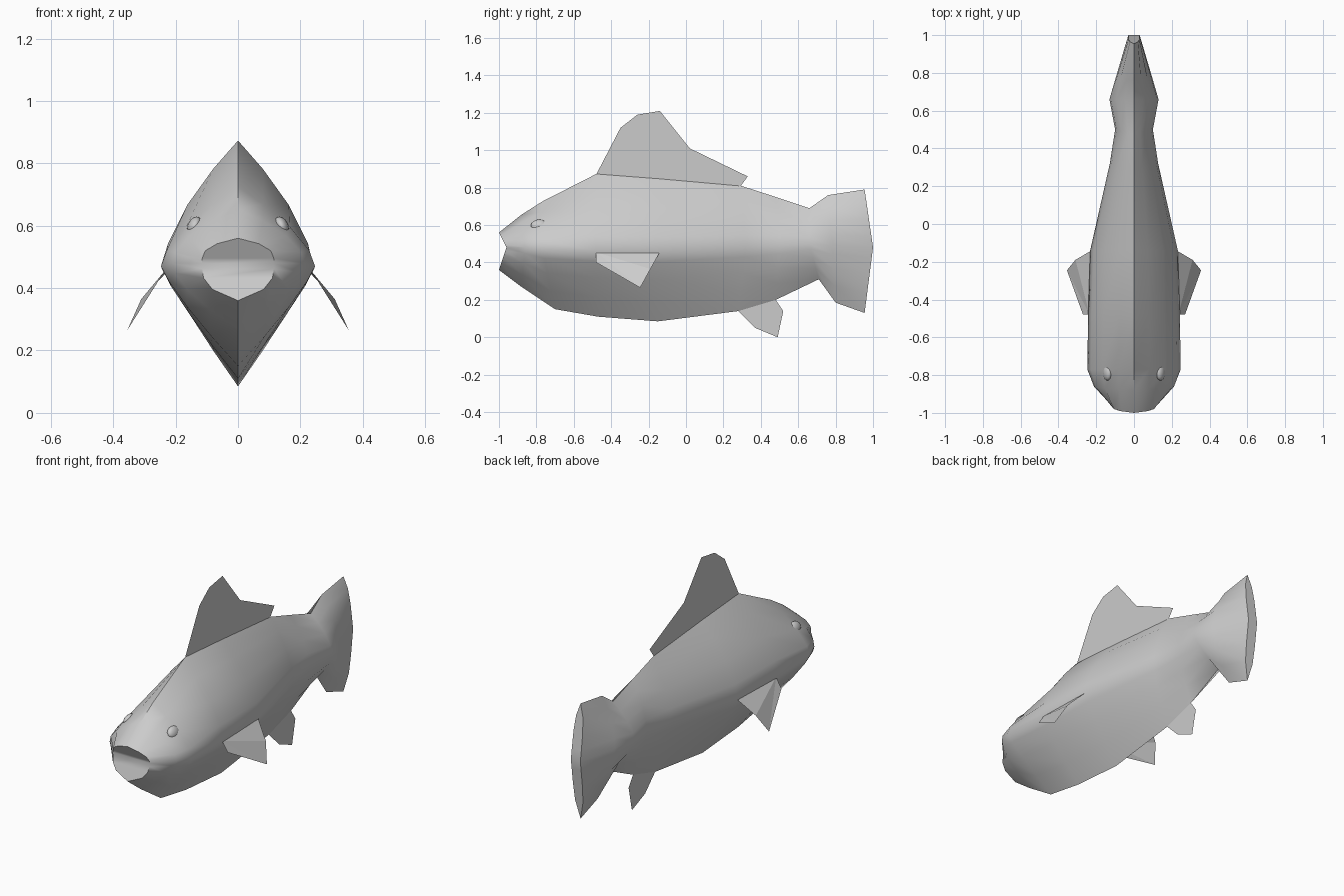
import bpy, bmesh

if "Cube" in bpy.data.objects:
    bpy.data.objects.remove(bpy.data.objects["Cube"])

T = [1, .78, .5, .2, 0, -.15, -.4, -.7, -1]   # heights around half a cross-section


def make_object(name, verts, faces, smooth=None):
    mesh = bpy.data.meshes.new(name)
    mesh.from_pydata(verts, [], faces)
    bm = bmesh.new()
    bm.from_mesh(mesh)
    bmesh.ops.recalc_face_normals(bm, faces=bm.faces)
    bm.to_mesh(mesh)
    bm.free()
    ob = bpy.data.objects.new(name, mesh)
    bpy.context.collection.objects.link(ob)
    if smooth:
        bpy.ops.object.select_all(action='DESELECT')
        ob.select_set(True)
        bpy.context.view_layer.objects.active = ob
        bpy.ops.object.shade_smooth_by_angle(angle=smooth)
    return ob


def ring(y_top, y_mid, y_bot, z_top, z_mid, z_bot, w, p_up, p_low):
    half = []
    for t in T:
        a = abs(t)
        y_end, z_end, p = (y_top, z_top, p_up) if t >= 0 else (y_bot, z_bot, p_low)
        half.append((w * (1 - a ** p), y_mid + (y_end - y_mid) * a,
                     z_mid + (z_end - z_mid) * a))
    return half + [(-x, y, z) for x, y, z in half[-2:0:-1]]


# body and tail: lofted cross-sections from the lips to the tail edge
sections = [
    (-1, -.96, -1, .56, .48, .36, .115, 3.5, 3.5),
    (-.88, -.86, -.88, .655, .48, .27, .212, 1.9, 1.6),
    (-.77, -.77, -.70, .725, .47, .15, .247, 1.6, 1.2),
    (-.48, -.48, -.47, .873, .46, .11, .243, 1.6, 1.15),
    (-.14, -.14, -.15, .847, .46, .085, .232, 1.6, 1.15),
    (.30, .32, .28, .808, .48, .14, .128, 1.6, 1.3),
    (.48, .50, .48, .75, .49, .20, .10, 1.6, 1.5),
    (.66, .66, .71, .69, .50, .31, .13, 1.8, 1.8),
    (.76, .78, .80, .76, .49, .185, .095, 2, 2),
    (.955, 1, .955, .79, .48, .13, .03, 5, 5),
]
n = 2 * len(T) - 2
verts = [v for s in sections for v in ring(*s)]
faces = [(r * n + i, r * n + (i + 1) % n, (r + 1) * n + (i + 1) % n, (r + 1) * n + i)
         for r in range(len(sections) - 1) for i in range(n)]
for base in (0, (len(sections) - 1) * n):      # notched mouth and tail edge
    for i in range(len(T) - 1):
        quad = [base + i, base + i + 1, base + (n - i - 1) % n, base + (n - i) % n]
        faces.append(tuple(dict.fromkeys(quad)))
make_object("fish_body", verts, faces, smooth=0.9)


# flat fins on the centre line, outlined in the y-z plane
def sheet(name, outline):
    make_object(name, [(0, y, z) for y, z in outline], [tuple(range(len(outline)))])


sheet("dorsal_fin", [(-.48, .87), (-.35, 1.12), (-.26, 1.19), (-.14, 1.21),
                     (.02, 1.01), (.33, .86), (.29, .805)])
sheet("anal_fin", [(.28, .14), (.37, .05), (.49, 0), (.52, .14), (.48, .20)])

# side fins and eyes, one per side
for side, s in (("right", 1), ("left", -1)):
    fin = [(.235, -.48, .455), (.27, -.48, .40), (.355, -.245, .265),
           (.31, -.19, .365), (.225, -.14, .455)]
    make_object(side + "_side_fin", [(s * x, y, z) for x, y, z in fin],
                [(0, 1, 2), (0, 2, 3), (0, 3, 4)])
    bpy.ops.mesh.primitive_uv_sphere_add(segments=12, ring_count=8, radius=1,
                                         location=(s * .14, -.785, .598),
                                         rotation=(0, -s * .45, 0))
    eye = bpy.context.object
    eye.name = side + "_eye"
    eye.scale = (.022, .045, .033)
    bpy.ops.object.shade_smooth()
